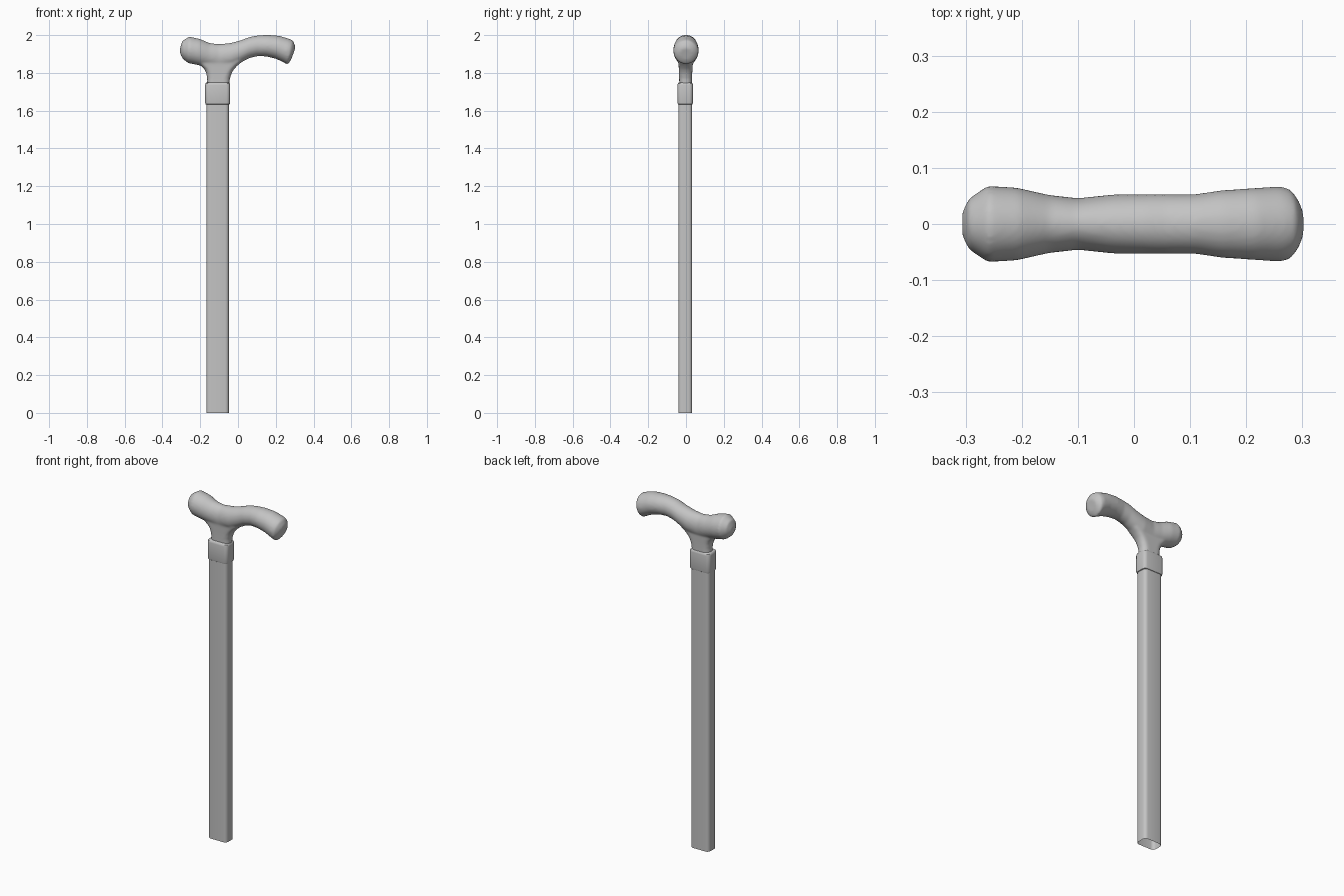
import bpy, bmesh, math
from mathutils import Vector

cube = bpy.data.objects.get("Cube")
if cube:
    bpy.data.objects.remove(cube, do_unlink=True)

grey = bpy.data.materials.new("plain grey")
grey.use_nodes = True
colour = (0.55, 0.55, 0.55, 1)
grey.diffuse_color = colour
grey.node_tree.nodes["Principled BSDF"].inputs["Base Color"].default_value = colour

CX, CY = -0.108, -0.004  # axis of the shaft


def rounded_rect(z, hx, hy, r, steps=4, cx=CX, cy=CY):
    """Ring of points around a rectangle with round corners."""
    ring = []
    for q, (sx, sy) in enumerate([(1, 1), (-1, 1), (-1, -1), (1, -1)]):
        for i in range(steps + 1):
            a = math.pi / 2 * (q + i / steps)
            ring.append(Vector((cx + sx * (hx - r) + r * math.cos(a),
                                cy + sy * (hy - r) + r * math.sin(a), z)))
    return ring


def ellipse(top, bottom, half_width, n=32):
    """Ring whose long axis joins a point on top to one underneath."""
    t, b = Vector((top[0], 0, top[1])), Vector((bottom[0], 0, bottom[1]))
    mid, up = (t + b) / 2, (t - b) / 2
    side = Vector((0, half_width, 0))
    angles = [2 * math.pi * i / n for i in range(n)]
    return [mid + up * math.cos(a) + side * math.sin(a) for a in angles]


def loft(bm, rings, cap_start=True, cap_end=True):
    rows = [[bm.verts.new(p) for p in ring] for ring in rings]
    n = len(rows[0])
    for a, b in zip(rows, rows[1:]):
        for i in range(n):
            j = (i + 1) % n
            bm.faces.new((a[i], a[j], b[j], b[i]))
    if cap_start:
        bm.faces.new(rows[0][::-1])
    if cap_end:
        bm.faces.new(rows[-1])


def make(name, bm):
    bmesh.ops.recalc_face_normals(bm, faces=bm.faces)
    mesh = bpy.data.meshes.new(name)
    bm.to_mesh(mesh)
    bm.free()
    mesh.materials.append(grey)
    obj = bpy.data.objects.new(name, mesh)
    bpy.context.collection.objects.link(obj)
    bpy.ops.object.select_all(action='DESELECT')
    obj.select_set(True)
    bpy.context.view_layer.objects.active = obj
    bpy.ops.object.shade_smooth_by_angle(angle=math.radians(40))
    return obj


# Shaft: flat-sided tube, open at the foot
bm = bmesh.new()
loft(bm, [rounded_rect(z, 0.06, 0.037, 0.02) for z in (0, 1.66)], cap_start=False)
make("shaft", bm)

# Collar: band with softened rims
bm = bmesh.new()
band = [(1.632, 0.061), (1.634, 0.064), (1.642, 0.066), (1.735, 0.066),
        (1.745, 0.064), (1.75, 0.058)]
loft(bm, [rounded_rect(z, h, h - 0.025, 0.02) for z, h in band])
make("collar", bm)

# Handle: grip and flared neck fused into one smooth body
grip = [  # top point, bottom point, half width
    ((-0.306, 1.935), (-0.306, 1.900), 0.022),
    ((-0.295, 1.969), (-0.292, 1.874), 0.046),
    ((-0.258, 1.992), (-0.264, 1.852), 0.068),
    ((-0.203, 1.980), (-0.215, 1.842), 0.065),
    ((-0.150, 1.958), (-0.155, 1.830), 0.052),
    ((-0.100, 1.952), (-0.100, 1.820), 0.046),
    ((-0.040, 1.958), (-0.030, 1.832), 0.053),
    ((0.020, 1.974), (0.020, 1.857), 0.053),
    ((0.060, 1.990), (0.060, 1.878), 0.053),
    ((0.110, 1.999), (0.105, 1.889), 0.053),
    ((0.160, 2.001), (0.150, 1.887), 0.060),
    ((0.220, 1.996), (0.200, 1.875), 0.064),
    ((0.272, 1.980), (0.243, 1.855), 0.067),
    ((0.290, 1.972), (0.260, 1.844), 0.064),
    ((0.301, 1.948), (0.272, 1.856), 0.048),
    ((0.304, 1.932), (0.282, 1.872), 0.033),
]
neck = [  # height, left end, right end, half width
    (1.72, -0.164, -0.046, 0.033),
    (1.77, -0.163, -0.043, 0.034),
    (1.80, -0.168, -0.033, 0.035),
    (1.82, -0.178, -0.021, 0.036),
    (1.84, -0.198, -0.002, 0.037),
    (1.86, -0.220, 0.022, 0.039),
    (1.90, -0.220, 0.030, 0.039),
]
bm = bmesh.new()
loft(bm, [ellipse(*s) for s in grip])
loft(bm, [rounded_rect(z, (b - a) / 2, w, 0.03, cx=(a + b) / 2, cy=-0.002)
          for z, a, b, w in neck])
handle = make("handle", bm)
fuse = handle.modifiers.new("fuse", 'REMESH')
fuse.mode = 'VOXEL'
fuse.voxel_size = 0.006
fuse.use_smooth_shade = True
soften = handle.modifiers.new("soften", 'SMOOTH')
soften.factor = 0.5
soften.iterations = 8
